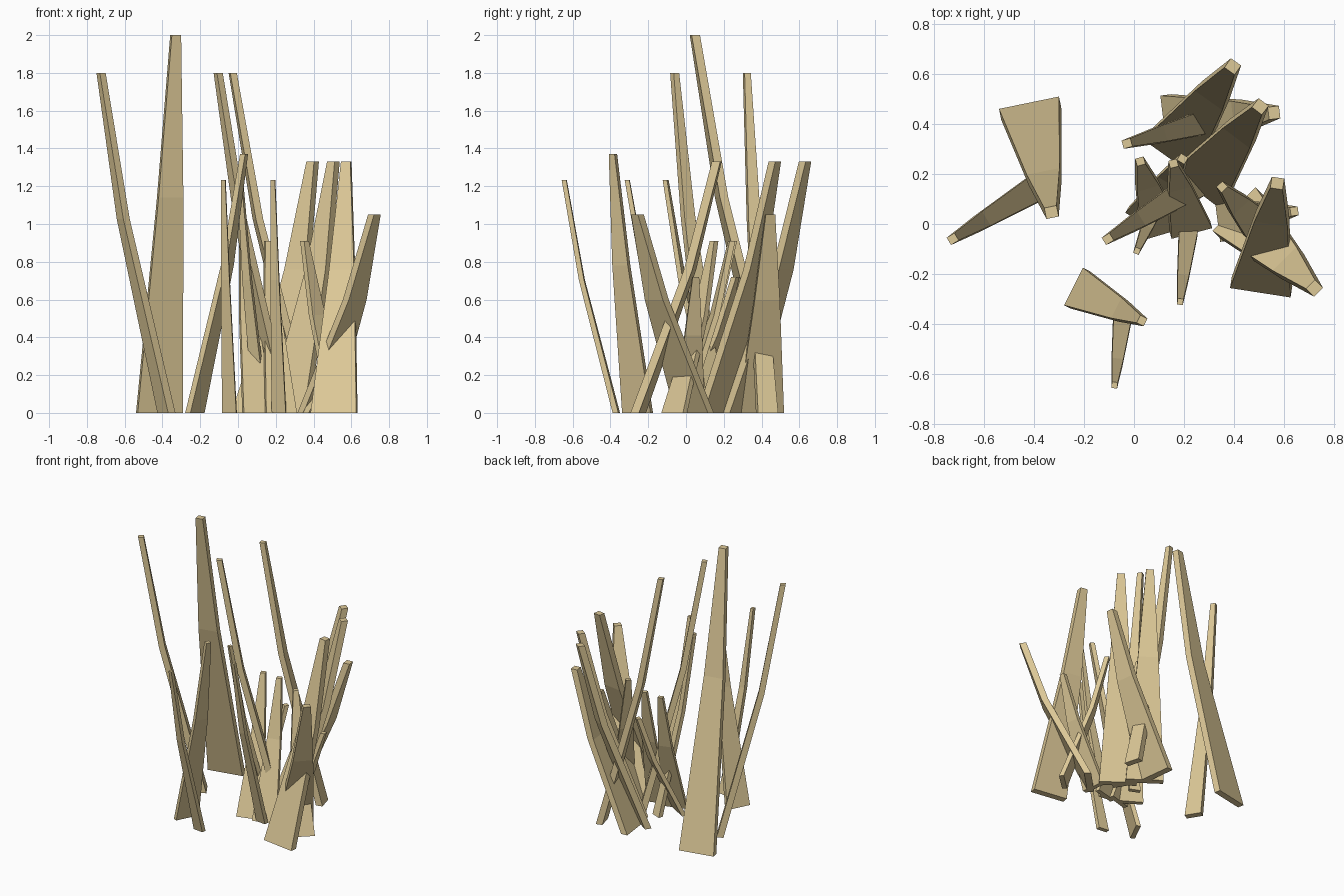
import bpy, bmesh
from math import radians, cos, sin
from mathutils import Vector

if "Cube" in bpy.data.objects:
    bpy.data.objects.remove(bpy.data.objects["Cube"])

tan = bpy.data.materials.new("dry_straw")
tan.diffuse_color = (0.72, 0.58, 0.31, 1)
tan.use_nodes = True
tan.node_tree.nodes["Principled BSDF"].inputs["Base Color"].default_value = tan.diffuse_color


def blade(name, base, tip, height, base_w, tip_w, base_t, tip_t, place):
    """Tapered four-sided blade with one bend; base = middle of its back edge."""
    base, tip = Vector(base), Vector(tip)
    along = (tip - base).normalized()
    side = Vector((-along.y, along.x))
    start = base + along * base_t / 2
    bm = bmesh.new()
    rings = []
    # rings: fraction of height, fraction of lean, taper
    for fz, fl in ((0, 0), (0.57, 0.66), (1, 1)):
        c = start.lerp(tip, fl)
        w = base_w + (tip_w - base_w) * fz
        t = base_t + (tip_t - base_t) * fz
        ring = []
        for a, b in ((-1, -1), (1, -1), (1, 1), (-1, 1)):
            p = c + along * (a * t / 2) + side * (b * w / 2)
            ring.append(bm.verts.new(place(Vector((p.x, p.y, fz * height)))))
        rings.append(ring)
    bm.faces.new(rings[0])
    bm.faces.new(rings[-1])
    for lo, hi in zip(rings, rings[1:]):
        for i in range(4):
            j = (i + 1) % 4
            bm.faces.new((lo[i], lo[j], hi[j], hi[i]))
    bmesh.ops.recalc_face_normals(bm, faces=bm.faces)
    me = bpy.data.meshes.new(name)
    bm.to_mesh(me)
    bm.free()
    me.materials.append(tan)
    bpy.context.collection.objects.link(bpy.data.objects.new(name, me))


# section sizes: base width, tip width, base thickness, tip thickness
WIDE = (0.245, 0.05, 0.045, 0.045)
SLIM = (0.11, 0.034, 0.045, 0.036)

# one tuft: base, tip, height, section
TUFT = [
    ((-0.42, 0.485), (-0.33, 0.047), 2.0, WIDE),
    ((0.137, 0.266), (0.395, 0.63), 1.33, WIDE),
    ((0.25, 0.133), (0.505, 0.47), 1.33, WIDE),
    ((0.505, -0.275), (0.573, 0.163), 1.33, WIDE),
    ((0.12, 0.392), (0.56, 0.445), 1.05, WIDE),
    ((0.40, 0.06), (0.722, -0.257), 1.05, WIDE),
    ((-0.36, 0.163), (-0.725, -0.06), 1.8, SLIM),
    ((0.258, 0.163), (-0.105, -0.06), 1.8, SLIM),
    ((0.386, 0.435), (-0.028, 0.322), 1.8, SLIM),
]

S, A = 0.685, radians(51.8)


def large(p):
    return p


def small(p):
    # smaller copy, turned about z and shifted forward
    return Vector((S * (p.x * cos(A) - p.y * sin(A)) + 0.197,
                   S * (p.x * sin(A) + p.y * cos(A)) - 0.229, S * p.z))


for label, place in (("large", large), ("small", small)):
    for i, (b, t, h, section) in enumerate(TUFT, 1):
        blade(f"{label}_grass_blade_{i}", b, t, h, *section, place)
